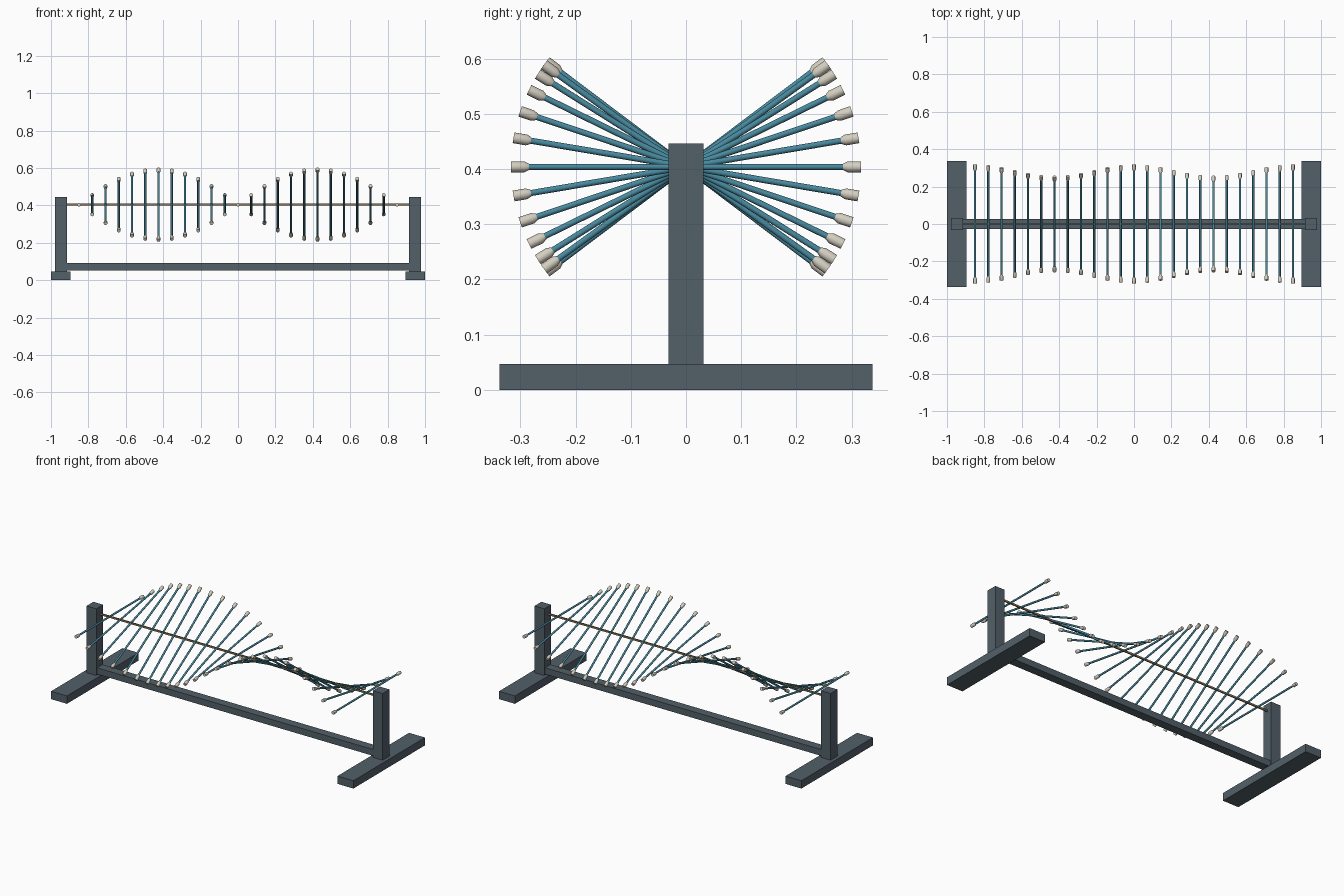
import bpy, bmesh, math
from mathutils import Matrix

if "Cube" in bpy.data.objects:
    bpy.data.objects.remove(bpy.data.objects["Cube"])

AXIS_Z = 0.404
COUNT = 25
SPAN = 0.85
SWING = math.radians(37)


def material(name, rgb):
    m = bpy.data.materials.new(name)
    m.diffuse_color = (*rgb, 1)
    m.use_nodes = True
    m.node_tree.nodes["Principled BSDF"].inputs["Base Color"].default_value = m.diffuse_color
    return m


SLATE = material("slate", (0.085, 0.115, 0.14))
TEAL = material("teal", (0.065, 0.25, 0.34))
CREAM = material("cream", (0.66, 0.62, 0.53))
BRASS = material("brass", (0.24, 0.17, 0.085))


def finish(name, bm, mat):
    mesh = bpy.data.meshes.new(name)
    bm.to_mesh(mesh)
    bm.free()
    mesh.materials.append(mat)
    ob = bpy.data.objects.new(name, mesh)
    bpy.context.collection.objects.link(ob)
    return ob


def box(name, x, y, z, mat):
    bm = bmesh.new()
    bmesh.ops.create_cube(bm, size=1)
    for v in bm.verts:
        for i, (lo, hi) in enumerate((x, y, z)):
            v.co[i] = lo if v.co[i] < 0 else hi
    return finish(name, bm, mat)


def lathe_y(name, profile, mat, sides=12):
    """Closed round bar along y from (y, radius) pairs."""
    bm = bmesh.new()
    rings = [[bm.verts.new((r * math.cos(math.tau * k / sides), y,
                            r * math.sin(math.tau * k / sides)))
              for k in range(sides)] for y, r in profile]
    for a, b in zip(rings, rings[1:]):
        for k in range(sides):
            n = (k + 1) % sides
            f = bm.faces.new((a[k], a[n], b[n], b[k]))
            f.smooth = True
    bm.faces.new(rings[0])
    bm.faces.new(rings[-1])
    bmesh.ops.recalc_face_normals(bm, faces=bm.faces)
    for e in bm.edges:
        e.smooth = e.calc_face_angle(0) < math.radians(32)
    return finish(name, bm, mat)


# Stand: feet, posts and the long beam between them
for side, s in (("left", -1), ("right", 1)):
    xs = sorted((s * 0.895, s * 1.0))
    box(side + "_foot", xs, (-0.338, 0.338), (0, 0.047), SLATE)
    xs = sorted((s * 0.915, s * 0.979))
    box(side + "_post", xs, (-0.032, 0.032), (0.047, 0.446), SLATE)
box("beam", (-0.915, 0.915), (-0.026, 0.026), (0.053, 0.091), SLATE)

# Stretched spine carrying the rods
box("spine", (-0.93, 0.93), (-0.003, 0.003), (AXIS_Z - 0.0055, AXIS_Z + 0.0055), BRASS)

# Rods twisted along one full sine wave, a cap on each end
rod = lathe_y("rod", [(-0.29, 0.0055), (0.29, 0.0055)], TEAL)
cap_a = lathe_y("cap_far", [(0.285, 0.006), (0.293, 0.0098), (0.317, 0.0098)], CREAM)
cap_b = lathe_y("cap_near", [(-0.317, 0.0098), (-0.293, 0.0098), (-0.285, 0.006)], CREAM)
for i in range(COUNT):
    x = -SPAN + 2 * SPAN * i / (COUNT - 1)
    angle = -SWING * math.sin(math.pi * x / SPAN)
    place = Matrix.Translation((x, 0, AXIS_Z)) @ Matrix.Rotation(angle, 4, 'X')
    for part in (rod, cap_a, cap_b):
        ob = part
        if i:
            ob = part.copy()
            bpy.context.collection.objects.link(ob)
        ob.matrix_world = place
